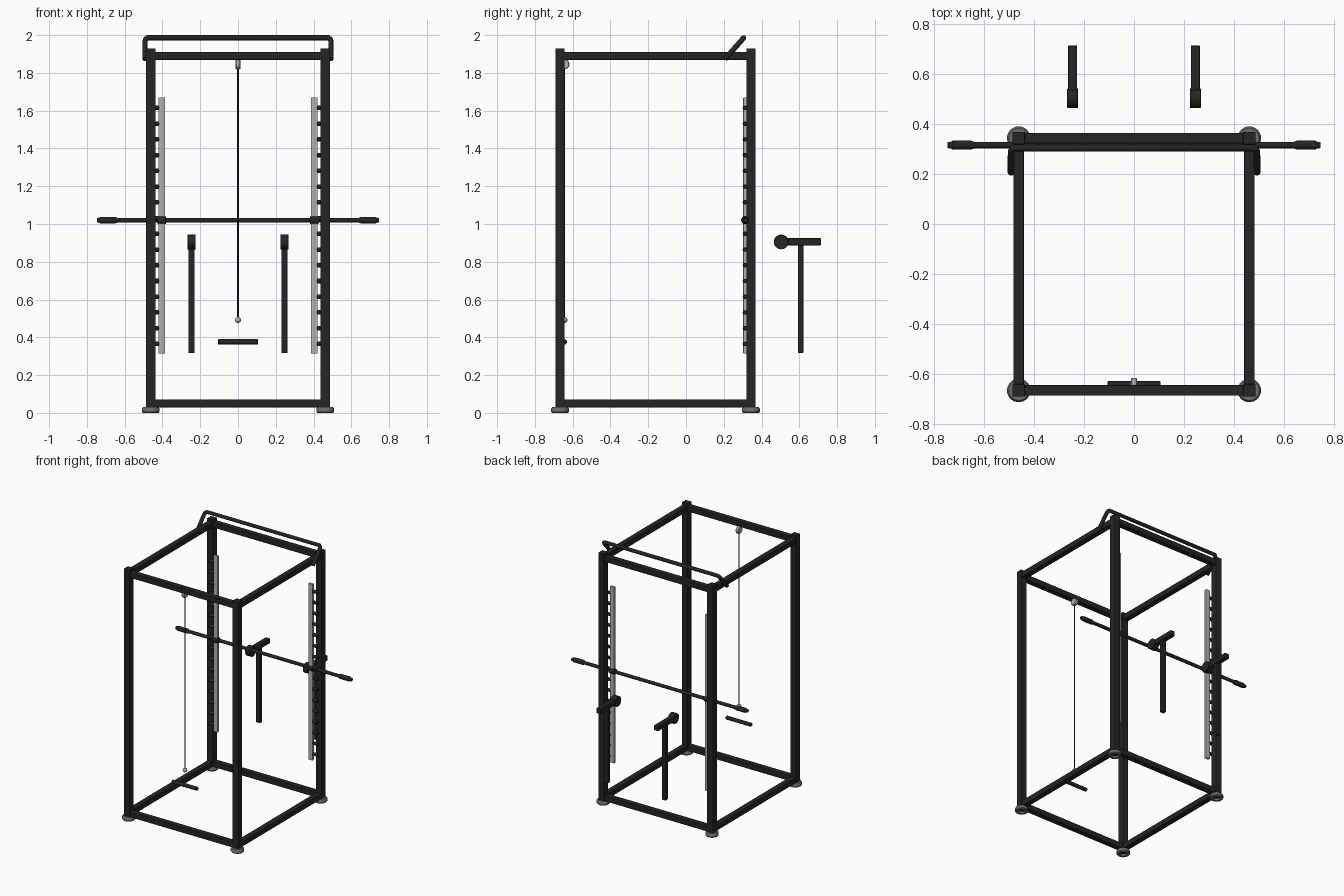
import bpy, bmesh, math
from mathutils import Vector

if "Cube" in bpy.data.objects:
    bpy.data.objects.remove(bpy.data.objects["Cube"])


def material(name, v):
    m = bpy.data.materials.new(name)
    m.diffuse_color = (v, v, v, 1)
    m.use_nodes = True
    m.node_tree.nodes["Principled BSDF"].inputs["Base Color"].default_value = m.diffuse_color
    return m


BLACK = material("black_paint", 0.018)
STEEL = material("steel", 0.45)
RUBBER = material("grey_rubber", 0.15)


def finish(name, bm, mat, bevel=0, smooth=False):
    bmesh.ops.recalc_face_normals(bm, faces=bm.faces)
    me = bpy.data.meshes.new(name)
    bm.to_mesh(me)
    bm.free()
    ob = bpy.data.objects.new(name, me)
    bpy.context.collection.objects.link(ob)
    me.materials.append(mat)
    if bevel:
        b = ob.modifiers.new("edges", "BEVEL")
        b.width, b.segments, b.limit_method = bevel, 2, "ANGLE"
    if smooth:
        bpy.ops.object.select_all(action="DESELECT")
        ob.select_set(True)
        bpy.context.view_layer.objects.active = ob
        bpy.ops.object.shade_smooth_by_angle(angle=math.radians(35))
    return ob


def box(name, lo, hi, mat=BLACK, bevel=0.003):
    bm = bmesh.new()
    bmesh.ops.create_cube(bm, size=1)
    for v in bm.verts:
        v.co = Vector([lo[i] + (v.co[i] + 0.5) * (hi[i] - lo[i]) for i in range(3)])
    return finish(name, bm, mat, bevel)


def lathe(name, profile, origin, axis, mat=BLACK, steps=32):
    """Revolve (radius, distance) points around an axis through origin."""
    bm = bmesh.new()
    vs = [bm.verts.new((r, 0, d)) for r, d in profile]
    es = [bm.edges.new(p) for p in zip(vs, vs[1:])]
    bmesh.ops.spin(bm, geom=vs + es, cent=(0, 0, 0), axis=(0, 0, 1),
                   angle=math.tau, steps=steps, use_duplicate=False)
    bmesh.ops.remove_doubles(bm, verts=bm.verts, dist=1e-5)
    q = Vector((0, 0, 1)).rotation_difference(Vector(axis))
    for v in bm.verts:
        v.co = q @ v.co + Vector(origin)
    return finish(name, bm, mat, smooth=True)


def rod(name, a, b, r, mat=BLACK, c=0.002, steps=24):
    a, b = Vector(a), Vector(b)
    n = (b - a).length
    prof = [(0, 0), (r - c, 0), (r, c), (r, n - c), (r - c, n), (0, n)]
    return lathe(name, prof, a, (b - a).normalized(), mat, steps)


PX, FY, BY, H = 0.462, -0.667, 0.344, 0.025
R = 0.021

# Uprights and levelling feet
foot = [(0.024, 0.02), (0.024, 0), (0.042, 0), (0.047, 0.006),
        (0.047, 0.022), (0.04, 0.032), (0.02, 0.032)]
for sx, side in ((-1, "left"), (1, "right")):
    for y, end in ((FY, "front"), (BY, "back")):
        x = sx * PX
        box(f"{end}_{side}_upright", (x - H, y - H, 0.015), (x + H, y + H, 1.93))
        lathe(f"{end}_{side}_foot", foot, (x, y, 0), (0, 0, 1), RUBBER)

# Bottom and top frame rails
for z, lvl in ((0.05, "bottom"), (1.89, "top")):
    for y, end in ((FY, "front"), (BY, "back")):
        box(f"{lvl}_{end}_rail", (-PX, y - R, z - R), (PX, y + R, z + R))
    for sx, side in ((-1, "left"), (1, "right")):
        x = sx * PX
        box(f"{lvl}_{side}_rail", (x - R, FY, z - R), (x + R, BY, z + R))

# Pull-up bar bent from one tube
cu = bpy.data.curves.new("pull_up_bar", "CURVE")
cu.dimensions = "3D"
cu.bevel_depth, cu.bevel_resolution, cu.use_fill_caps = 0.014, 4, True
half = [(0.492, 0.205, 1.872), (0.492, 0.290, 1.968), (0.488, 0.300, 1.980), (0.478, 0.305, 1.986)]
path = [(-x, y, z) for x, y, z in half] + half[::-1]
sp = cu.splines.new("POLY")
sp.points.add(len(path) - 1)
for p, c in zip(sp.points, path):
    p.co = (*c, 1)
bar = bpy.data.objects.new("pull_up_bar", cu)
bpy.context.collection.objects.link(bar)
cu.materials.append(BLACK)

# Barbell with tapered sleeves
BARY, BARZ = 0.316, 1.02
prof = [(0, 0), (0.012, 0), (0.014, 0.015), (0.018, 0.02), (0.018, 0.095),
        (0.0125, 0.108), (0.0125, 0.747)]
prof += [(r, 1.494 - d) for r, d in prof[::-1][1:]]
lathe("barbell", prof, (-0.747, BARY, BARZ), (1, 0, 0))

for sx, side in ((-1, "left"), (1, "right")):
    # Guide rail, carriage block and safety pegs
    gx = sx * 0.404
    box(f"{side}_guide_rail", (gx - 0.017, 0.303, 0.315), (gx + 0.017, 0.321, 1.67), STEEL, 0.002)
    rod(f"{side}_carriage", (gx - 0.023, BARY - 0.003, BARZ), (gx + 0.023, BARY - 0.003, BARZ), 0.021)
    for i in range(16):
        z = 0.365 + i * 0.0833
        rod(f"{side}_peg_{i + 1}", (sx * 0.418, 0.312, z), (sx * 0.462, 0.312, z), 0.012, steps=16)

    # Free-standing dip arm with round hub
    ax = sx * 0.246
    box(f"{side}_dip_post", (ax - 0.016, 0.593, 0.317), (ax + 0.016, 0.621, 0.9))
    box(f"{side}_dip_arm", (ax - 0.018, 0.503, 0.887), (ax + 0.018, 0.715, 0.925))
    rod(f"{side}_dip_hub", (ax - 0.022, 0.504, 0.905), (ax + 0.022, 0.504, 0.905), 0.039)

# Cable, pulley, stop ball and handle
CY = -0.644
rod("pulley", (-0.013, CY, 1.846), (0.013, CY, 1.846), 0.027, STEEL, 0.004)
rod("cable", (0, CY, 0.49), (0, CY, 1.846), 0.004, c=0.0005, steps=12)
ball = [(0.016 * math.sin(math.pi * i / 12), -0.016 * math.cos(math.pi * i / 12)) for i in range(13)]
lathe("cable_ball", ball, (0, CY, 0.492), (0, 0, 1), STEEL)
rod("cable_handle", (-0.106, CY, 0.376), (0.106, CY, 0.376), 0.014)
